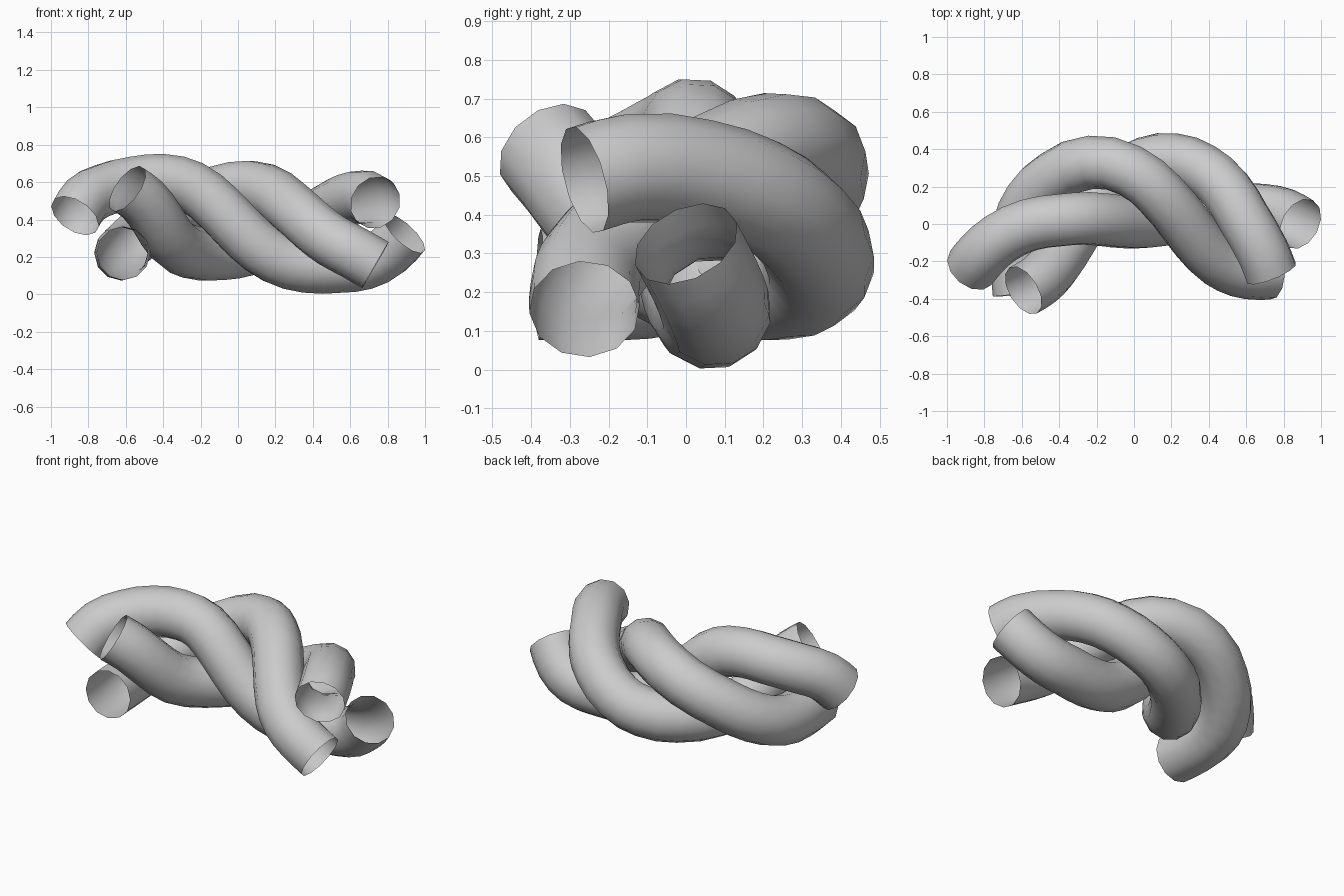
import bpy

cube = bpy.data.objects.get("Cube")
if cube:
    bpy.data.objects.remove(cube, do_unlink=True)

RADIUS = 0.143

# One plain grey for all strands
grey = bpy.data.materials.new("light grey")
grey.use_nodes = True
COLOUR = (0.6, 0.6, 0.6, 1)
grey.diffuse_color = COLOUR
grey.node_tree.nodes["Principled BSDF"].inputs["Base Color"].default_value = COLOUR


def strand(name, path):
    """Open-ended twelve-sided tube swept along a smooth centre line."""
    curve = bpy.data.curves.new(name + "_path", "CURVE")
    curve.dimensions = "3D"
    curve.bevel_depth = RADIUS
    curve.bevel_resolution = 4
    curve.resolution_u = 2
    curve.use_fill_caps = False
    spline = curve.splines.new("BEZIER")
    spline.use_smooth = True
    spline.bezier_points.add(len(path) - 1)
    for point, co in zip(spline.bezier_points, path):
        point.co = co
        point.handle_left_type = point.handle_right_type = "AUTO"
    guide = bpy.data.objects.new(name + "_guide", curve)
    bpy.context.collection.objects.link(guide)
    bpy.context.view_layer.update()
    evaluated = guide.evaluated_get(bpy.context.evaluated_depsgraph_get())
    mesh = bpy.data.meshes.new_from_object(evaluated)
    bpy.data.objects.remove(guide, do_unlink=True)
    mesh.materials.clear()
    mesh.materials.append(grey)
    mesh.shade_smooth()
    mesh.name = name
    tube = bpy.data.objects.new(name, mesh)
    bpy.context.collection.objects.link(tube)
    return tube


# Strand arching over the right end and dipping under the left
strand("upper_strand", [
    (-.872, -.235, .42), (-.815, -.165, .505), (-.71, -.075, .56),
    (-.56, -.005, .598), (-.4, .02, .61), (-.25, .03, .575), (-.1, .015, .46),
    (.05, .01, .305), (.2, .03, .195), (.36, .055, .148), (.54, .075, .148),
    (.68, .075, .165), (.8, .05, .228), (.89, 0, .325)])

# Strand starting at the front, passing under and rising behind
strand("front_strand", [
    (-.592, -.355, .565), (-.51, -.305, .505), (-.43, -.225, .4),
    (-.355, -.11, .285), (-.25, .055, .225), (-.1, .23, .215),
    (.06, .325, .243), (.21, .343, .298), (.37, .288, .385),
    (.49, .185, .455), (.585, .035, .505), (.69, -.15, .52),
    (.735, -.262, .49)])

# Strand starting low, wrapping the back and crossing over to the front
strand("back_strand", [
    (-.612, -.378, .22), (-.625, -.2, .217), (-.615, -.02, .237),
    (-.55, .135, .3), (-.43, .25, .39), (-.23, .33, .5), (-.02, .285, .568),
    (.14, .16, .56), (.285, -.015, .465), (.4, -.155, .363),
    (.5, -.225, .287), (.615, -.26, .225), (.735, -.262, .156)])
